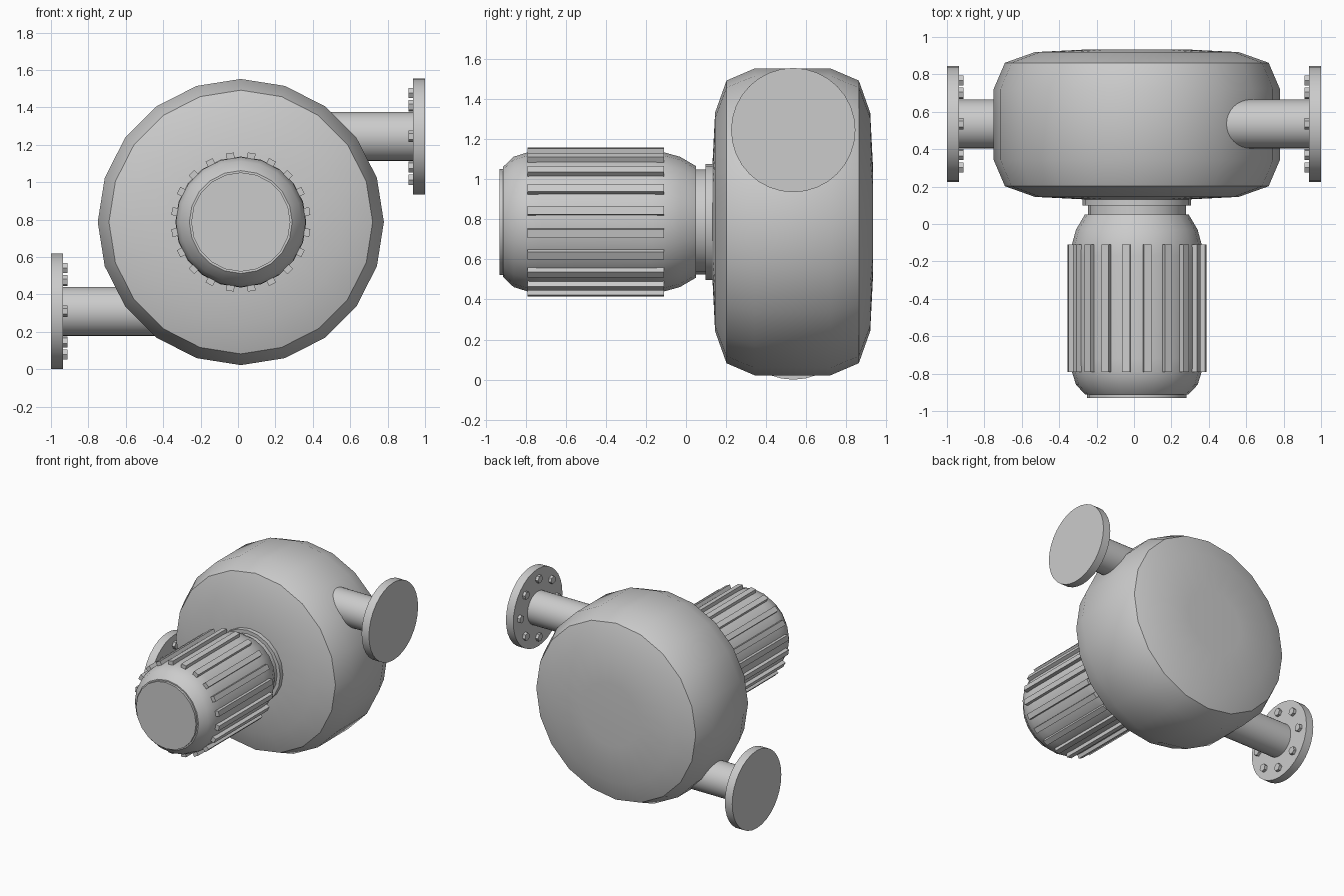
import bpy, bmesh, math
from mathutils import Matrix, Vector

if "Cube" in bpy.data.objects:
    bpy.data.objects.remove(bpy.data.objects["Cube"])

CX, CZ = 0.015, 0.787   # shaft axis (runs along y)


def finish(name, bm, mat):
    bmesh.ops.recalc_face_normals(bm, faces=bm.faces)
    bm.transform(mat)
    me = bpy.data.meshes.new(name)
    bm.to_mesh(me)
    bm.free()
    ob = bpy.data.objects.new(name, me)
    bpy.context.collection.objects.link(ob)
    bpy.ops.object.select_all(action='DESELECT')
    ob.select_set(True)
    bpy.context.view_layer.objects.active = ob
    bpy.ops.object.shade_smooth_by_angle(angle=math.radians(31))
    return ob


def lathe(name, profile, sides, mat):
    """Revolve (radius, y) points about y and cap both ends."""
    bm = bmesh.new()
    rings = []
    for r, y in profile:
        rings.append([bm.verts.new((r * math.sin(math.tau * i / sides), y,
                                    r * math.cos(math.tau * i / sides)))
                      for i in range(sides)])
    for a, b in zip(rings, rings[1:]):
        for i in range(sides):
            j = (i + 1) % sides
            bm.faces.new((a[i], a[j], b[j], b[i]))
    bm.faces.new(rings[0])
    bm.faces.new(rings[-1])
    return finish(name, bm, mat)


shaft = Matrix.Translation((CX, 0, CZ))

# Pump casing: rounded drum with slightly domed ends
half = [(0.25, 0.402), (0.545, 0.387), (0.705, 0.33), (0.765, 0.19)]
casing = [(r, 0.532 - d) for r, d in half] + [(r, 0.532 + d) for r, d in reversed(half)]
lathe("pump_casing", casing, 20, shaft)

# Neck and collar between motor and casing
lathe("motor_neck", [(0.262, 0.0), (0.262, 0.11)], 20, shaft)
lathe("motor_collar", [(0.29, 0.098), (0.29, 0.16)], 20, shaft)

# Motor housing
lathe("motor_housing", [(0.265, -0.93), (0.265, -0.912), (0.275, -0.912),
                        (0.325, -0.86), (0.347, -0.79), (0.35, -0.72),
                        (0.35, -0.17), (0.347, -0.11), (0.325, -0.03),
                        (0.278, 0.05)], 20, shaft)

# Cooling fins, one per housing facet
bm = bmesh.new()
for k in range(20):
    m = (Matrix.Rotation(math.radians(9 + 18 * k), 4, 'Y')
         @ Matrix.Translation((0.345, -0.45, 0))
         @ Matrix.Diagonal((0.056, 0.68, 0.042, 1)))
    bmesh.ops.create_cube(bm, size=1, matrix=m)
finish("cooling_fins", bm, shaft)

# Inlet and outlet: pipe, flange and bolts on the inner flange face
for label, side, z in (("outlet", 1, 1.245), ("inlet", -1, 0.31)):
    # local +y points outward along x
    mat = (Matrix.Translation((0, 0.535, z))
           @ Matrix.Rotation(-side * math.pi / 2, 4, 'Z'))
    lathe(label + "_pipe", [(0.131, 0.15), (0.131, 0.95)], 32, mat)
    lathe(label + "_flange", [(0.31, 0.935), (0.31, 1.0)], 32, mat)
    bm = bmesh.new()
    for k in range(8):
        m = (Matrix.Rotation(k * math.pi / 4, 4, 'Y')
             @ Matrix.Translation((0.232, 0.927, 0))
             @ Matrix.Rotation(math.pi / 2, 4, 'X'))
        bmesh.ops.create_cone(bm, cap_ends=True, segments=6, radius1=0.031,
                              radius2=0.031, depth=0.03, matrix=m)
    finish(label + "_bolts", bm, mat)
